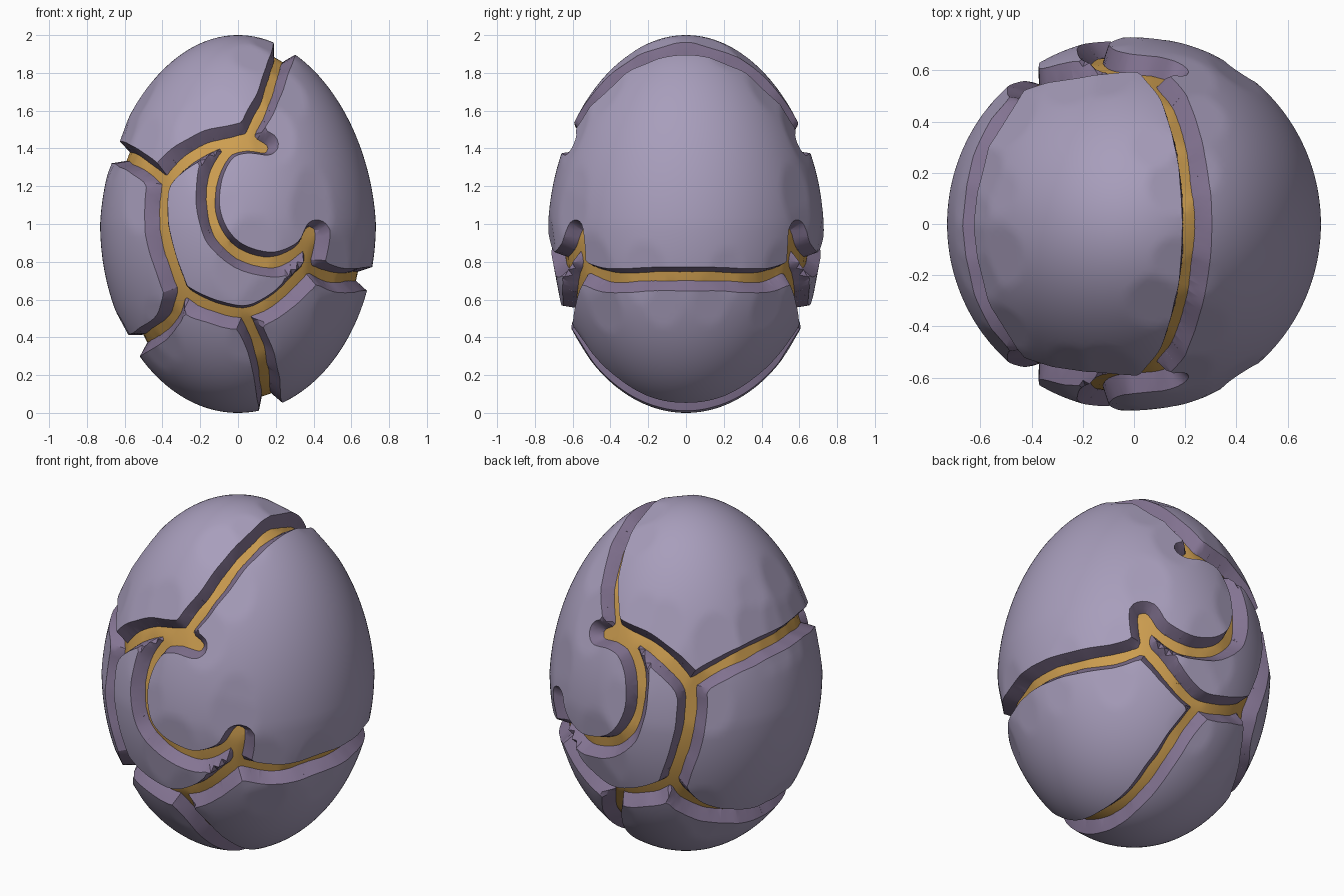
import bpy, bmesh, math, random
from mathutils import Vector, noise

if "Cube" in bpy.data.objects:
    bpy.data.objects.remove(bpy.data.objects["Cube"])

random.seed(4)
OUTER, INNER, DEPTH = 0.064, 0.027, 0.07

# groove centre lines, drawn in x and z and carried straight through front to back
J1, J2, J3, J4, J5 = (.06, 1.48), (-.415, 1.23), (-.32, .632), (.035, .505), (.405, .76)
PATHS = [
    [(.29, 2.05), (.225, 1.86), (.165, 1.685), J1],
    [J1, (-.125, 1.447), (-.283, 1.368), J2, (-.437, 1.05), (-.40, .84), J3],
    [J3, (-.177, .548), J4, (.22, .585), J5],
    [(.15, 1.43), (.04, 1.44), (-.07, 1.395), (-.146, 1.26), (-.16, 1.10), (-.114, .945),
     (.008, .83), (.193, .786), (.35, .855), (.425, .96)],
    [J1, (.15, 1.43)],
    [(.425, .96), J5],
    [J2, (-.52, 1.315), (-.615, 1.368), (-.75, 1.42)],
    [J3, (-.39, .468), (-.55, .357), (-.72, .26)],
    [J4, (.124, .31), (.167, .07), (.18, -.1)],
    [J5, (.537, .706), (.68, .706), (.82, .72)],
]


def smooth_path(pts, steps=4):
    p = [Vector(q) for q in pts]
    p = [2 * p[0] - p[1]] + p + [2 * p[-1] - p[-2]]
    out = []
    for a, b, c, d in zip(p, p[1:], p[2:], p[3:]):
        for i in range(steps):
            t = i / steps
            out.append(.5 * (2 * b + (c - a) * t + (2 * a - 5 * b + 4 * c - d) * t * t
                             + (3 * b - a - 3 * c + d) * t ** 3))
    return out + [p[-2]]


SEGMENTS = []
for path in PATHS:
    s = smooth_path(path)
    SEGMENTS += [(a, b - a, (b - a).length_squared) for a, b in zip(s, s[1:])]


def groove_distance(co):
    q = Vector((co.x, co.z))
    best = 9
    for a, ab, l2 in SEGMENTS:
        t = min(1, max(0, (q - a).dot(ab) / l2))
        best = min(best, (q - a - ab * t).length_squared)
    wobble = noise.noise(Vector((co.x, abs(co.y), co.z)) * 7) * .008
    return math.sqrt(best) + wobble


def material(name, color):
    m = bpy.data.materials.new(name)
    m.diffuse_color = (*color, 1)
    m.use_nodes = True
    m.node_tree.nodes["Principled BSDF"].inputs["Base Color"].default_value = m.diffuse_color
    return m


# egg body
bm = bmesh.new()
bmesh.ops.create_icosphere(bm, subdivisions=6, radius=1)
for v in bm.verts:
    u = v.co.z
    r = .73 * (1 - .07 * max(0, u))
    v.co = Vector((v.co.x * r, v.co.y * r, 1 + u))

# cut exact groove outlines into the surface
dist = {v: groove_distance(v.co) for v in bm.verts}
for level in (OUTER, INNER):
    cuts = []
    for e in list(bm.edges):
        a, b = e.verts
        fa, fb = dist[a] - level, dist[b] - level
        if fa * fb < 0:
            _, v = bmesh.utils.edge_split(e, a, fa / (fa - fb))
            dist[v] = level
            cuts.append(v)
    bmesh.ops.connect_verts(bm, verts=cuts)
    bmesh.ops.triangulate(bm, faces=[f for f in bm.faces if len(f.verts) > 3])

# shell, groove walls and gold floor by distance from the centre lines
for f in bm.faces:
    d = sum(dist[v] for v in f.verts) / 3
    f.material_index = 2 if d < INNER else 1 if d < OUTER else 0
    f.smooth = True

# flat chips along the plate edges
bm.normal_update()
rims = [v for v in bm.verts if OUTER <= dist[v] < .12 and v.co.y <= 0]
chips = []
for v in random.sample(rims, 34):
    n = (v.normal + Vector([random.uniform(-.12, .12) for _ in range(3)])).normalized()
    for side in (1, -1):
        m = Vector((n.x, n.y * side, n.z))
        p = Vector((v.co.x, v.co.y * side, v.co.z))
        # furthest reach of the body along this direction
        top = max(w.co.dot(m) for w in bm.verts if (w.co - p).length < .3)
        chips.append((m, top - random.uniform(.006, .014)))
normals = {v: v.normal.copy() for v in bm.verts}
for v in bm.verts:
    for n, limit in chips:
        over = v.co.dot(n) - limit
        if over > 0:
            v.co -= n * over

# sink the grooves
for v in bm.verts:
    t = min(1, max(0, (OUTER - dist[v]) / (OUTER - INNER)))
    v.co -= normals[v] * DEPTH * t

mesh = bpy.data.meshes.new("cracked_egg")
bm.to_mesh(mesh)
bm.free()
mesh.materials.append(material("lavender_stone", (.39, .34, .50)))
mesh.materials.append(material("dark_purple_wall", (.23, .175, .29)))
mesh.materials.append(material("gold_seam", (.61, .34, .08)))
egg = bpy.data.objects.new("cracked_egg", mesh)
bpy.context.collection.objects.link(egg)
bpy.context.view_layer.objects.active = egg
egg.select_set(True)
bpy.ops.object.shade_smooth_by_angle(angle=math.radians(25))
